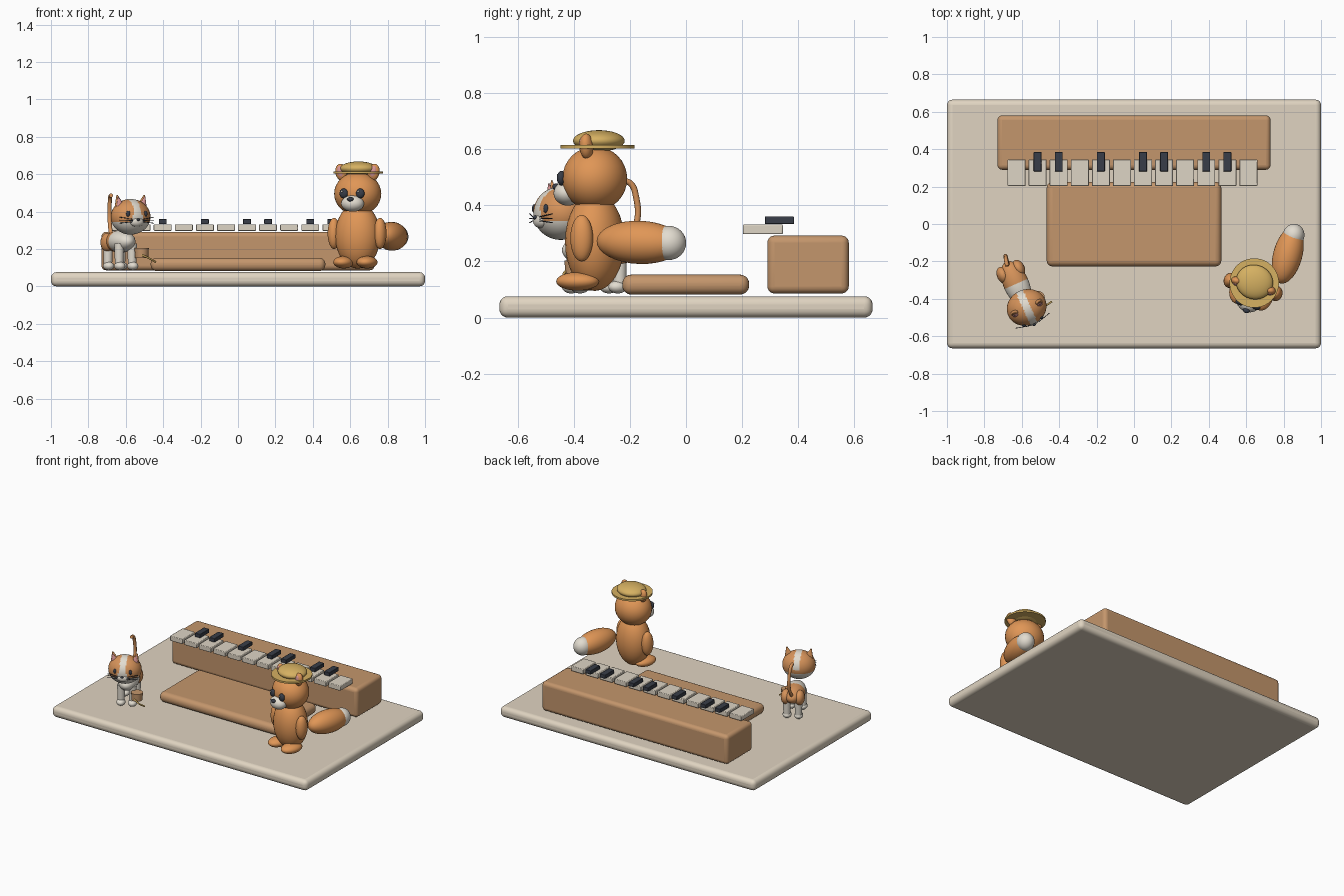
import bpy
import math
from mathutils import Matrix, Vector, Euler

if "Cube" in bpy.data.objects:
    bpy.data.objects.remove(bpy.data.objects["Cube"])


def material(name, r, g, b):
    lin = [((c / 255 + 0.055) / 1.055) ** 2.4 for c in (r, g, b)] + [1]
    m = bpy.data.materials.new(name)
    m.use_nodes = True
    m.diffuse_color = lin
    m.node_tree.nodes["Principled BSDF"].inputs["Base Color"].default_value = lin
    return m


CREAM = material("cream", 224, 212, 193)
IVORY = material("ivory", 222, 213, 197)
WOOD = material("wood", 196, 150, 108)
DARK = material("charcoal", 56, 61, 72)
ORANGE = material("orange", 224, 150, 86)
TAN = material("ginger", 214, 147, 90)
WHITE = material("fur white", 226, 220, 208)
STRAW = material("straw", 214, 177, 98)
PINK = material("pink", 216, 150, 150)

WORLD = Matrix.Identity(4)


def finish(name, mat, frame, loc, scale, rot=(0, 0, 0)):
    ob = bpy.context.object
    ob.name = name
    ob.data.materials.append(mat)
    spin = Euler([math.radians(a) for a in rot]).to_matrix().to_4x4()
    ob.data.transform(Matrix.Diagonal((*scale, 1)))
    ob.matrix_world = frame @ Matrix.Translation(loc) @ spin
    bpy.ops.object.shade_smooth_by_angle(angle=math.radians(40))
    return ob


def ball(name, mat, frame, loc, radii, rot=(0, 0, 0), segs=32):
    bpy.ops.mesh.primitive_uv_sphere_add(segments=segs, ring_count=segs // 2)
    return finish(name, mat, frame, loc, radii, rot)


def cone(name, mat, frame, loc, r1, r2, depth, rot=(0, 0, 0), flat=1, segs=32):
    bpy.ops.mesh.primitive_cone_add(vertices=segs, radius1=r1, radius2=r2, depth=depth)
    return finish(name, mat, frame, loc, (1, flat, 1), rot)


def box(name, mat, low, high, bevel, segs=5):
    low, high = Vector(low), Vector(high)
    bpy.ops.mesh.primitive_cube_add(size=1)
    ob = finish(name, mat, WORLD, (low + high) / 2, high - low)
    mod = ob.modifiers.new("rounded edges", 'BEVEL')
    mod.width, mod.segments = bevel, segs
    bpy.ops.object.shade_smooth_by_angle(angle=math.radians(40))
    return ob


def tube(name, mat, frame, points, radius):
    data = bpy.data.curves.new(name, 'CURVE')
    data.dimensions = '3D'
    data.bevel_depth, data.bevel_resolution = radius, 3
    data.use_fill_caps = True
    spline = data.splines.new('BEZIER')
    spline.bezier_points.add(len(points) - 1)
    for bp, p in zip(spline.bezier_points, points):
        bp.co = p
        bp.handle_left_type = bp.handle_right_type = 'AUTO'
    ob = bpy.data.objects.new(name, data)
    ob.matrix_world = frame
    data.materials.append(mat)
    bpy.context.collection.objects.link(ob)


def paint(ob, mat, rule):
    ob.data.materials.append(mat)
    for face in ob.data.polygons:
        if rule(face.center):
            face.material_index = 1


def frame_at(x, y, yaw):
    return Matrix.Translation((x, y, 0)) @ Matrix.Rotation(math.radians(yaw), 4, 'Z')


SIDES = (("left", 1), ("right", -1))

# Platform, keyboard case and bench
box("platform", CREAM, (-1, -0.665, 0), (1, 0.665, 0.076), 0.03)
box("keyboard_case", WOOD, (-0.73, 0.29, 0.086), (0.73, 0.58, 0.292), 0.025)
box("bench", WOOD, (-0.467, -0.227, 0.082), (0.467, 0.225, 0.153), 0.032)

# Keys
for i in range(12):
    x = -0.628 + i * 0.1127
    box("white_key", IVORY, (x - 0.048, 0.203, 0.297), (x + 0.048, 0.345, 0.332), 0.004, 2)
    if i in (1, 2, 4, 6, 7, 9, 10):
        box("black_key", DARK, (x - 0.021, 0.281, 0.333), (x + 0.021, 0.385, 0.36), 0.003, 2)

# Hatted animal: torso, head and face
B = frame_at(0.64, -0.325, -16)
ball("torso", ORANGE, B, (0, 0, 0.27), (0.122, 0.105, 0.175))
ball("head", ORANGE, B, (0, 0, 0.495), (0.127, 0.115, 0.115))
ball("muzzle", WHITE, B, (0, -0.1, 0.443), (0.062, 0.05, 0.044))
ball("nose", DARK, B, (0, -0.143, 0.466), (0.018, 0.014, 0.012))
for side, s in SIDES:
    ball(side + "_eye", DARK, B, (s * 0.046, -0.11, 0.497), (0.023, 0.016, 0.026))
    ball(side + "_eye_glint", WHITE, B, (s * 0.046 - 0.006, -0.125, 0.507), (0.005, 0.004, 0.005))
    ball(side + "_ear", ORANGE, B, (s * 0.09, -0.005, 0.61), (0.032, 0.024, 0.046), (0, s * 12, 0))
    ball(side + "_inner_ear", PINK, B, (s * 0.091, -0.019, 0.613), (0.019, 0.012, 0.032), (0, s * 12, 0))
    ball(side + "_arm", ORANGE, B, (s * 0.128, -0.012, 0.283), (0.034, 0.041, 0.083))
    ball(side + "_foot", ORANGE, B, (s * 0.065, -0.045, 0.129), (0.054, 0.078, 0.033))

# Straw hat
cone("hat_brim", STRAW, B, (0, 0.01, 0.609), 0.132, 0.132, 0.012, segs=48)
ball("hat_crown", STRAW, B, (0, 0.015, 0.63), (0.1, 0.092, 0.038))

# Bushy tail with a pale tip
ball("bushy_tail", ORANGE, WORLD, (0.822, -0.165, 0.268), (0.078, 0.158, 0.077), (-2, 0, -15))
ball("tail_tip", WHITE, WORLD, (0.853, -0.062, 0.266), (0.058, 0.063, 0.061), (0, 0, -15))

# Cat: body and legs
C = frame_at(-0.63, -0.32, 24)
body = ball("cat_body", TAN, C, (0, 0, 0.24), (0.068, 0.06, 0.13), (90, 0, 0), 48)
paint(body, WHITE, lambda p: p.z > 0.0)
for side, s in SIDES:
    for end, y in (("front", -0.072), ("rear", 0.075)):
        cone(f"cat_{end}_{side}_leg", WHITE, C, (s * 0.038, y, 0.165), 0.022, 0.026, 0.13)
        ball(f"cat_{end}_{side}_paw", WHITE, C, (s * 0.038, y - 0.008, 0.109), (0.029, 0.034, 0.023))
    ball(side + "_haunch", TAN, C, (s * 0.045, 0.07, 0.235), (0.033, 0.048, 0.05))

# Cat: head with pale blaze and chin
head = ball("cat_head", TAN, C, (0, -0.138, 0.372), (0.108, 0.096, 0.095), segs=64)
paint(head, WHITE, lambda p: p.z < -0.028 or (abs(p.x) < 0.02 and p.z > 0)
      or (p.y < 0 and abs(p.x) < 0.03 - p.z * 0.3))
ball("cat_muzzle", WHITE, C, (0, -0.218, 0.345), (0.04, 0.022, 0.026))
ball("cat_nose", DARK, C, (0, -0.239, 0.357), (0.009, 0.007, 0.007))
for side, s in SIDES:
    ball(side + "_cat_eye", DARK, C, (s * 0.05, -0.219, 0.388), (0.012, 0.008, 0.016))
    cone(side + "_cat_ear", TAN, C, (s * 0.07, -0.138, 0.448), 0.038, 0.003, 0.085,
         (0, s * 14, 0), 0.6)
    cone(side + "_cat_inner_ear", PINK, C, (s * 0.07, -0.15, 0.446), 0.029, 0.002, 0.07,
         (0, s * 14, 0), 0.6)
    for k in (-1, 0, 1):
        tube(side + "_whisker", DARK, C, [(s * 0.03, -0.234, 0.352 + k * 0.007),
                                          (s * 0.1, -0.215, 0.354 + k * 0.016)], 0.0018)

# Cat: upright hooked tail
tube("cat_tail", TAN, WORLD, [(-0.675, -0.22, 0.26), (-0.685, -0.178, 0.33), (-0.686, -0.178, 0.43),
                              (-0.683, -0.2, 0.48), (-0.678, -0.225, 0.486)], 0.011)

# Small basket with a bent twig
cone("basket", WOOD, WORLD, (-0.515, -0.395, 0.178), 0.035, 0.038, 0.052)
tube("basket_twig", STRAW, WORLD, [(-0.52, -0.425, 0.17), (-0.475, -0.435, 0.15),
                                   (-0.44, -0.415, 0.13)], 0.005)
